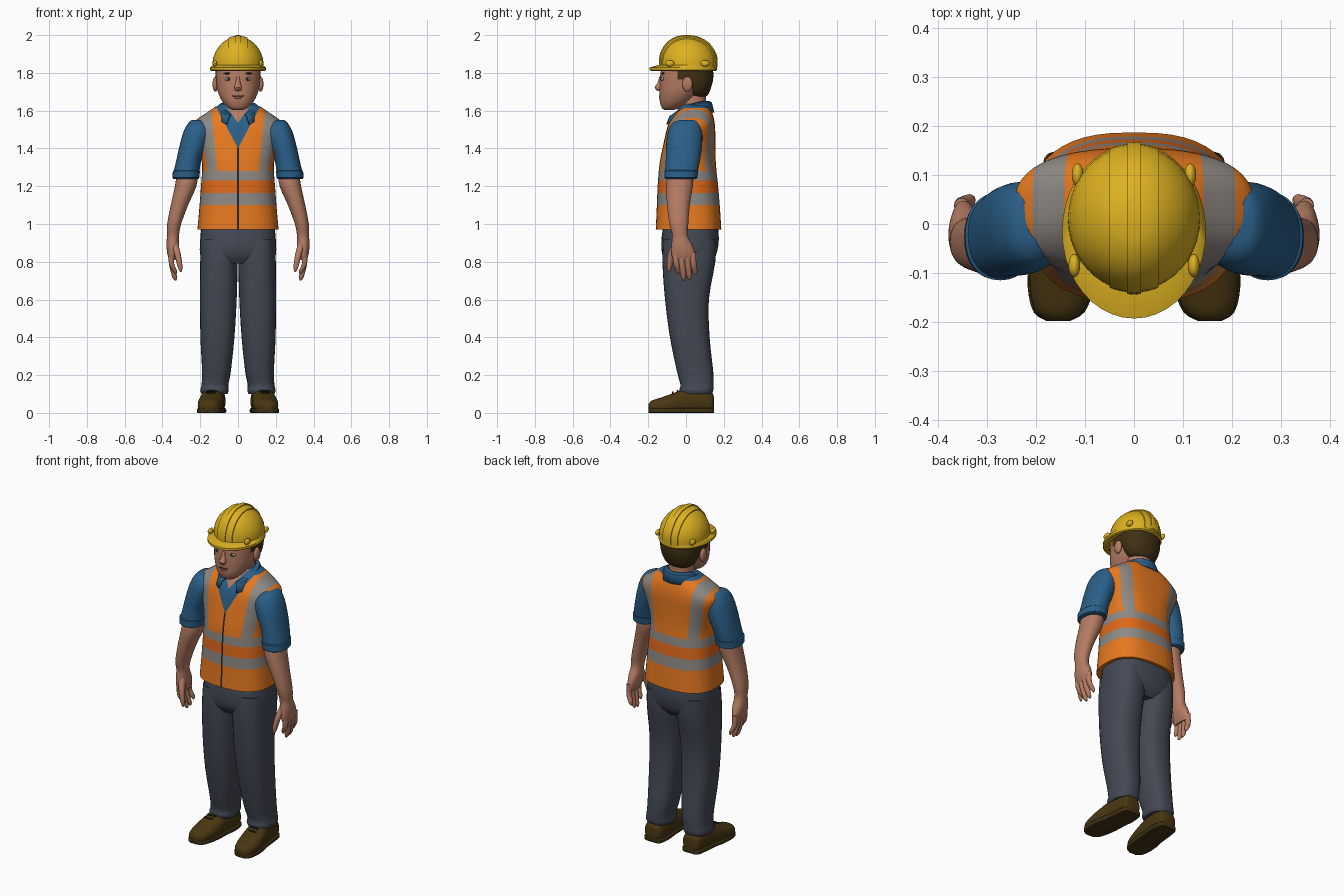
import bpy, bmesh, math
from mathutils import Vector

if "Cube" in bpy.data.objects:
    bpy.data.objects.remove(bpy.data.objects["Cube"], do_unlink=True)


def material(name, r, g, b):
    m = bpy.data.materials.new(name)
    m.use_nodes = True
    m.diffuse_color = (r, g, b, 1)
    bsdf = next(n for n in m.node_tree.nodes if n.type == "BSDF_PRINCIPLED")
    bsdf.inputs["Base Color"].default_value = (r, g, b, 1)
    return m


skin = material("skin", .46, .2, .125)
hair = material("hair brown", .05, .03, .007)
yellow = material("helmet yellow", .72, .44, .015)
blue = material("shirt blue", .023, .115, .25)
orange = material("vest orange", .8, .19, .014)
deep = material("deep orange", .74, .14, .01)
grey = material("reflective grey", .27, .25, .23)
slate = material("trouser slate", .056, .066, .09)
leather = material("boot leather", .066, .038, .006)
dark = material("dark trim", .02, .018, .015)
made = []


def finish(name, bm, *mats):
    bmesh.ops.recalc_face_normals(bm, faces=bm.faces)
    mesh = bpy.data.meshes.new(name)
    bm.to_mesh(mesh)
    bm.free()
    obj = bpy.data.objects.new(name, mesh)
    bpy.context.collection.objects.link(obj)
    for m in mats:
        mesh.materials.append(m)
    made.append(obj)
    return obj


def spline(rings, sub):
    # Catmull-Rom interpolation of ring values
    out = []
    for i in range(len(rings) - 1):
        a, b = rings[max(i - 1, 0)], rings[i]
        c, d = rings[i + 1], rings[min(i + 2, len(rings) - 1)]
        for k in range(sub):
            t = k / sub
            out.append([q + .5 * t * (r - p + t * (2 * p - 5 * q + 4 * r - s + t * (3 * (q - r) + s - p)))
                        for p, q, r, s in zip(a, b, c, d)])
    return out + [list(rings[-1])]


def loft_mesh(rings, s=1, power=2.2, sub=3, segs=32, along_y=False):
    # rings are (x, y, z, radius a, radius b) superellipses
    bm, loops = bmesh.new(), []
    for x, y, z, a, b in spline(rings, sub):
        loop = []
        for i in range(segs):
            t = 2 * math.pi * i / segs
            u, v = (math.copysign(abs(f(t)) ** (2 / power), f(t)) for f in (math.cos, math.sin))
            co = (x + a * u, y, max(z + b * v, 0)) if along_y else (x + a * u, y + b * v, z)
            loop.append(bm.verts.new((co[0] * s, co[1], co[2])))
        loops.append(loop)
    for p, q in zip(loops, loops[1:]):
        for i in range(segs):
            j = (i + 1) % segs
            bm.faces.new((p[i], p[j], q[j], q[i]))
    bm.faces.new(loops[0])
    bm.faces.new(loops[-1])
    return bm


def loft(name, rings, mat, **kw):
    return finish(name, loft_mesh(rings, **kw), mat)


def ball(name, loc, size, mat):
    bm = bmesh.new()
    bmesh.ops.create_uvsphere(bm, u_segments=16, v_segments=10, radius=1)
    for v in bm.verts:
        v.co = Vector(loc) + v.co * Vector(size)
    return finish(name, bm, mat)


def cut(bm, co, no, **kw):
    bmesh.ops.bisect_plane(bm, geom=bm.verts[:] + bm.edges[:] + bm.faces[:], plane_co=co, plane_no=no, **kw)


def paint(bm, rule):
    for f in bm.faces:
        f.material_index = rule(f.calc_center_median())


# Vest and visible shirt front: (height, front, back, half width)
profile = [(.97, -.16, .187, .215), (1.08, -.155, .18, .205), (1.2, -.15, .17, .196), (1.32, -.14, .158, .19),
           (1.42, -.12, .155, .215), (1.49, -.105, .155, .243), (1.53, -.092, .152, .243), (1.56, -.075, .147, .21),
           (1.59, -.055, .138, .165), (1.62, -.03, .12, .12), (1.635, -.01, .1, .08)]
bm = loft_mesh([(0, (f + b) / 2, z, w, (b - f) / 2) for z, f, b, w in profile], power=2.6, segs=48)
bands = (1.1, 1.165, 1.23, 1.28)
for z in bands + (1.615,):
    cut(bm, (0, 0, z), (0, 0, 1))
for s in (-1, 1):
    cut(bm, (.005 * s, 0, 0), (1, 0, 0))
    cut(bm, (0, 0, 1.4), (-1.9 * s, 0, 1))
    cut(bm, (0, 0, 1.535), (-1.4 * s, 0, 1))
    cut(bm, (.11 * s, 0, 1.28), (s, 0, -.1))
    cut(bm, (.16 * s, 0, 1.28), (s, 0, -.17))


def vest_rule(c):
    x, rise = abs(c.x), c.z - bands[3]
    if c.y < .03 and c.z > 1.535 + 1.4 * x:
        return 4
    if c.z > 1.615 or (c.y < .03 and c.z > 1.4 + 1.9 * x):
        return 3
    if x < .005 and c.y < 0:
        return 5
    if bands[0] < c.z < bands[1] or bands[2] < c.z < bands[3]:
        return 1
    if bands[1] < c.z < bands[2]:
        return 2
    return int(rise > 0 and .11 + .1 * rise < x < .16 + .17 * rise)


paint(bm, vest_rule)
finish("vest", bm, orange, grey, deep, blue, skin, dark)

# Folded shirt collar, open at the front
bm, rows = bmesh.new(), []
for i in range(25):
    t = math.radians(-152 + 304 * i / 24)
    sn, cs = math.sin(t), math.cos(t)
    drop = ((1 - cs) / 2) ** 2
    pts = ((.08 * sn, .02 + .1 * cs, 1.648 - .08 * drop), (.1 * sn, .018 + .115 * cs, 1.64 - .08 * drop),
           (.125 * sn, .015 + .13 * cs, 1.59 - .07 * drop))
    rows.append([bm.verts.new(p) for p in pts])
for p, q in zip(rows, rows[1:]):
    for k in range(2):
        bm.faces.new((p[k], p[k + 1], q[k + 1], q[k]))
collar = finish("shirt_collar", bm, blue)
mod = collar.modifiers.new("thickness", "SOLIDIFY")
mod.thickness, mod.offset = .01, 0

# Hips
loft("trouser_hips", [(0, .025, 1.02, .19, .14), (0, .022, .92, .2, .152), (0, .017, .84, .2, .143),
                      (0, .015, .79, .17, .11)], slate, power=2.6)

# Neck and head
loft("neck", [(0, .04, 1.56, .085, .075), (0, .04, 1.63, .068, .068), (0, .035, 1.74, .07, .07)], skin)
bm = loft_mesh([(0, -.09, 1.603, .025, .022), (0, -.078, 1.615, .052, .05), (0, -.055, 1.65, .084, .084),
                (0, -.03, 1.7, .107, .11), (0, -.014, 1.75, .115, .125), (0, -.005, 1.8, .119, .13),
                (0, 0, 1.86, .112, .122)], segs=40)
cut(bm, (0, -.045, 0), (0, 1, 0))
cut(bm, (0, 0, 1.765), (0, 0, 1))
paint(bm, lambda c: int(c.y > -.045 and c.z > 1.765))
finish("head", bm, skin, hair)
loft("back_hair", [(0, .065, 1.675, .06, .04), (0, .06, 1.69, .085, .06), (0, .05, 1.73, .108, .085),
                   (0, .045, 1.78, .118, .1), (0, .04, 1.85, .118, .1)], hair)
loft("nose", [(0, -.133, 1.78, .008, .008), (0, -.138, 1.745, .013, .014), (0, -.147, 1.722, .02, .019),
              (0, -.139, 1.703, .012, .01)], skin, segs=16)
ball("mouth", (0, -.137, 1.678), (.032, .006, .004), hair)
ball("lower_lip", (0, -.136, 1.669), (.022, .008, .006), skin)

# Hard hat: shell, raised centre band, brim
shell = [(0, .012, 1.82, .136, .148), (0, .012, 1.88, .131, .145), (0, .01, 1.93, .108, .122),
         (0, .008, 1.965, .075, .088), (0, .006, 1.986, .038, .045), (0, .006, 1.992, .004, .005)]
loft("helmet_shell", shell, yellow, power=2, segs=40)
for name, half, grow in (("wide", .05, .004), ("centre", .014, .008)):
    bm = loft_mesh([(x, y, z + grow, a + grow, b + grow) for x, y, z, a, b in shell], power=2, segs=64)
    for s in (-1, 1):
        cut(bm, (half * s, 0, 0), (s, 0, 0), clear_outer=True)
    bmesh.ops.holes_fill(bm, edges=[e for e in bm.edges if e.is_boundary])
    finish("helmet_" + name + "_ridge", bm, yellow)
loft("helmet_brim", [(0, -.014, 1.81, .142, .17), (0, -.015, 1.815, .147, .178), (0, -.015, 1.828, .147, .178),
                     (0, .005, 1.842, .134, .15)], yellow, power=2, sub=1, segs=40)

# Paired parts
for side, s in (("left_", 1), ("right_", -1)):
    ball(side + "ear", (.12 * s, .008, 1.74), (.015, .027, .04), skin)
    ball(side + "eye", (.05 * s, -.121, 1.768), (.02, .012, .011), grey)
    ball(side + "pupil", (.05 * s, -.129, 1.768), (.008, .006, .009), dark)
    ball(side + "eyebrow", (.052 * s, -.121, 1.797), (.027, .01, .005), hair)
    for label, y in (("front", -.085), ("back", .1)):
        x = .122 if y < 0 else .115
        ball(side + label + "_helmet_clip", (x * s, y, 1.85), (.012, .024, .017), yellow)

    loft(side + "sleeve", [(.215, .005, 1.55, .03, .04), (.213, 0, 1.535, .05, .07), (.214, -.005, 1.49, .074, .09),
                           (.235, -.01, 1.42, .073, .095), (.26, -.016, 1.34, .066, .091),
                           (.274, -.026, 1.265, .069, .086), (.276, -.027, 1.24, .068, .083),
                           (.276, -.027, 1.238, .055, .07)], blue, s=s)
    loft(side + "sleeve_cuff", [(.272, -.024, 1.285, .067, .085), (.273, -.025, 1.28, .072, .09),
                                (.276, -.027, 1.245, .071, .087), (.276, -.027, 1.24, .06, .075)], blue, s=s, sub=1)
    loft(side + "forearm", [(.27, -.03, 1.26, .056, .07), (.277, -.035, 1.2, .057, .071), (.31, -.04, 1.1, .046, .06),
                            (.338, -.038, 1.0, .037, .05), (.344, -.032, .94, .032, .041), (.346, -.022, .89, .033, .055),
                            (.348, -.014, .84, .026, .063), (.348, -.01, .81, .016, .055)], skin, s=s)
    for i, (finger, tip) in enumerate((("index", .735), ("middle", .7), ("ring", .705), ("little", .73))):
        y = -.055 + .03 * i
        loft(side + finger + "_finger", [(.352, y, .85, .015, .018), (.352, y + .004, .79, .014, .016),
                                         (.336, y + .012, tip + .02, .012, .014), (.33, y + .014, tip, .004, .005)],
             skin, s=s, segs=12)
    loft(side + "thumb", [(.338, -.05, .9, .02, .02), (.32, -.077, .84, .017, .019), (.307, -.088, .775, .013, .014),
                          (.303, -.09, .745, .004, .005)], skin, s=s, segs=12)

    loft(side + "trouser_leg", [(.1, .02, .92, .095, .14), (.101, .015, .8, .099, .14), (.104, .005, .6, .097, .116),
                                (.109, .02, .4, .09, .105), (.114, .048, .22, .076, .096), (.122, .058, .15, .071, .088),
                                (.124, .055, .12, .075, .09), (.124, .055, .1, .068, .082)], slate, s=s, power=2.5)
    shoe = [(.127, .148, .05, .03, .03), (.127, .135, .055, .052, .056), (.128, .07, .062, .062, .07),
            (.135, 0, .06, .062, .07), (.142, -.06, .05, .067, .057), (.149, -.13, .038, .064, .044),
            (.153, -.18, .032, .048, .034), (.155, -.198, .03, .02, .018)]
    loft(side + "shoe", shoe, leather, s=s, along_y=True, power=2.4)
    loft(side + "sole", [(x, y, .012, a + .004, .014) for x, y, z, a, b in shoe], hair, s=s, along_y=True, power=6)
    for k in range(3):
        ball(side + "shoe_lace", ((.138 + .003 * k) * s, -.02 - .025 * k, .124 - .008 * k), (.03, .005, .005), dark)

# Smooth shading that keeps creases
for obj in bpy.context.selected_objects:
    obj.select_set(False)
for obj in made:
    obj.select_set(True)
bpy.context.view_layer.objects.active = made[0]
bpy.ops.object.shade_smooth_by_angle(angle=math.radians(40))
